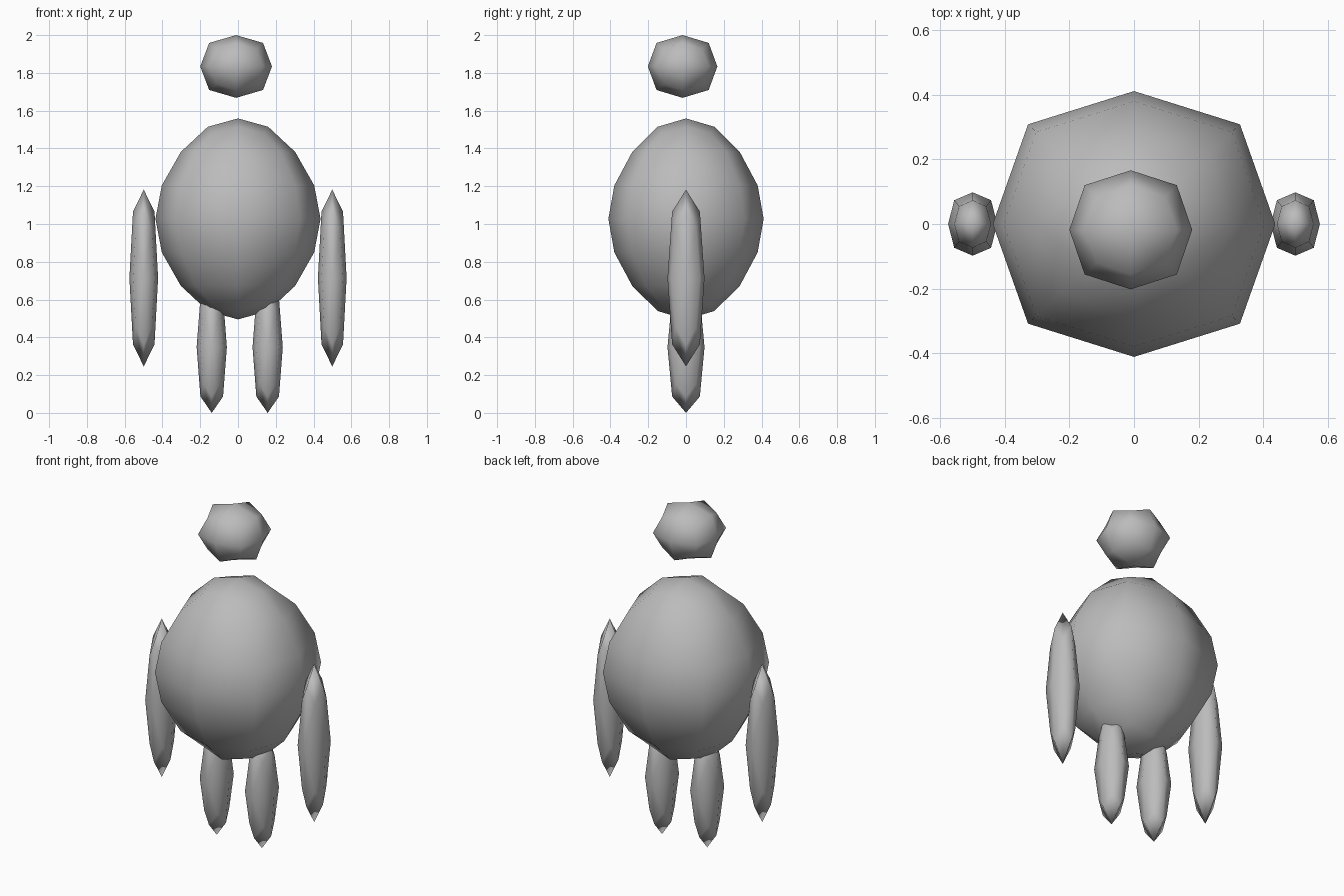
import bpy
import bmesh
from mathutils import Vector

if "Cube" in bpy.data.objects:
    bpy.data.objects.remove(bpy.data.objects["Cube"])

# Single plain grey material
GREY = (0.5, 0.5, 0.5, 1.0)
grey = bpy.data.materials.new("plain grey")
grey.use_nodes = True
grey.diffuse_color = GREY
grey.node_tree.nodes["Principled BSDF"].inputs["Base Color"].default_value = GREY


def cage(rings):
    """Closed box cage from square rings (half width, height), bottom to top."""
    bm = bmesh.new()
    loops = [[bm.verts.new((sx * h, sy * h, z))
              for sx, sy in ((-1, -1), (1, -1), (1, 1), (-1, 1))]
             for h, z in rings]
    bm.faces.new(loops[0][::-1])
    bm.faces.new(loops[-1])
    for low, high in zip(loops, loops[1:]):
        for i in range(4):
            j = (i + 1) % 4
            bm.faces.new((low[i], low[j], high[j], high[i]))
    return bm


def average(points):
    return sum(points, Vector()) / len(points)


def round_off(bm):
    """One Catmull-Clark step on a closed mesh."""
    out = bmesh.new()
    fp = {f: f.calc_center_median() for f in bm.faces}
    face_v = {f: out.verts.new(p) for f, p in fp.items()}
    edge_v = {e: out.verts.new(average([v.co for v in e.verts] +
                                       [fp[f] for f in e.link_faces]))
              for e in bm.edges}
    vert_v = {}
    for v in bm.verts:
        n = len(v.link_edges)
        f_avg = average([fp[f] for f in v.link_faces])
        e_avg = average([average([w.co for w in e.verts]) for e in v.link_edges])
        vert_v[v] = out.verts.new((f_avg + 2 * e_avg + (n - 3) * v.co) / n)
    for f in bm.faces:
        for loop in f.loops:
            out.faces.new((vert_v[loop.vert], edge_v[loop.edge],
                           face_v[f], edge_v[loop.link_loop_prev.edge]))
    bm.free()
    return out


def blob(name, center, half, rings=((1, -1), (1, 1))):
    """Rounded part with given centre and half sizes."""
    bm = round_off(cage(rings))
    for v in bm.verts:
        v.co = Vector(c + h * p for c, h, p in zip(center, half, v.co))
    bmesh.ops.recalc_face_normals(bm, faces=bm.faces)
    for f in bm.faces:
        f.smooth = True
    mesh = bpy.data.meshes.new(name)
    bm.to_mesh(mesh)
    bm.free()
    mesh.materials.append(grey)
    obj = bpy.data.objects.new(name, mesh)
    bpy.context.collection.objects.link(obj)
    return obj


# Round body with tapered top and bottom
blob("body", (0, 0, 1.027), (0.437, 0.411, 0.532),
     ((0.385, -1), (1, -0.333), (1, 0.333), (0.385, 1)))

# Floating head
blob("head", (-0.01, -0.018, 1.834), (0.19, 0.184, 0.166))

# Arms and legs
for side, s, leg_x in (("right", -1, -0.139), ("left", 1, 0.157)):
    blob(side + "_arm", (s * 0.499, 0, 0.714), (0.076, 0.098, 0.468))
    blob(side + "_leg", (leg_x, 0, 0.348), (0.08, 0.098, 0.348))
